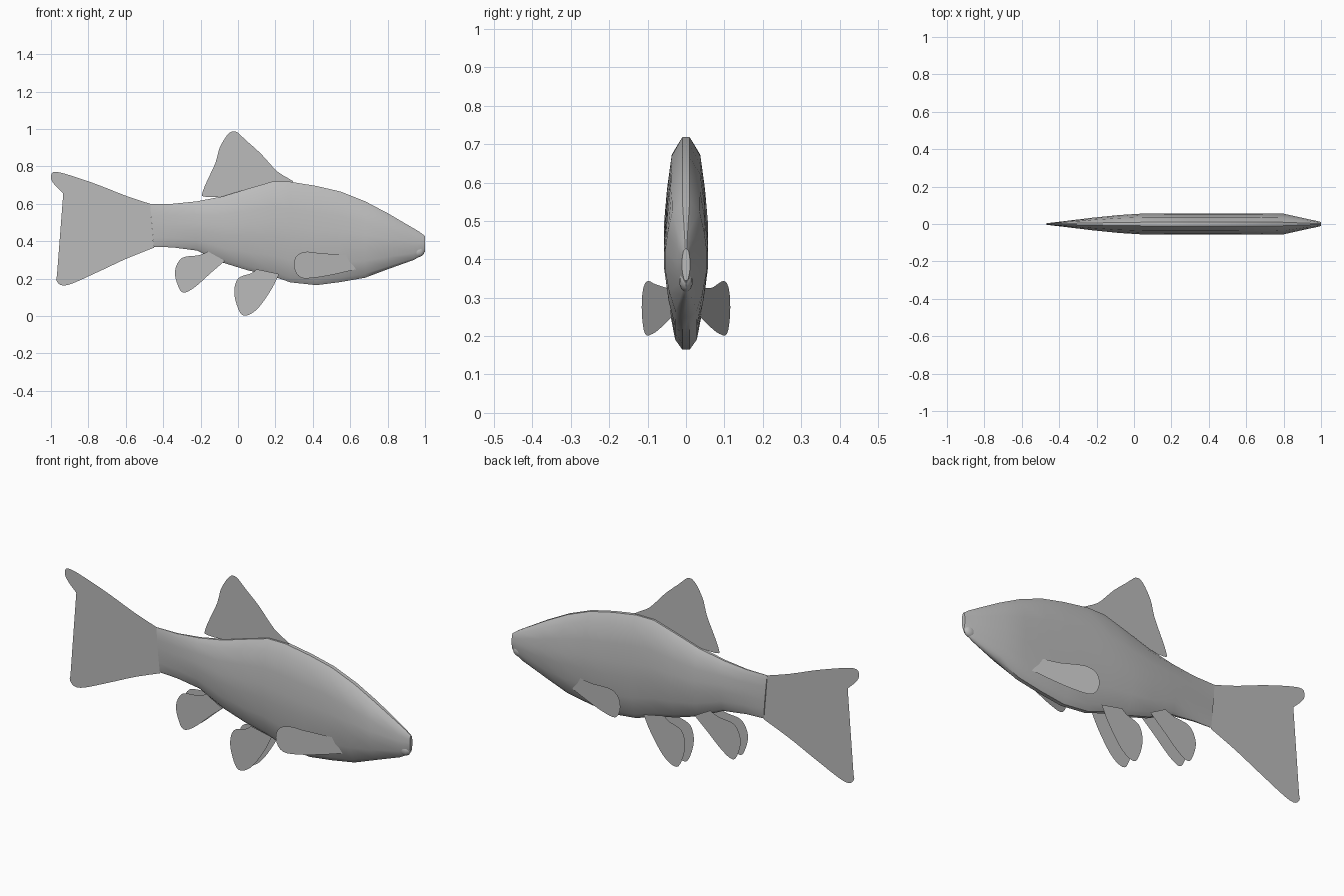
import bpy
import bmesh
from math import radians
from mathutils import Vector

cube = bpy.data.objects.get("Cube")
if cube:
    bpy.data.objects.remove(cube, do_unlink=True)

# One plain grey for the whole fish
grey = bpy.data.materials.new("grey")
grey.use_nodes = True
colour = (0.5, 0.5, 0.5, 1)
grey.diffuse_color = colour
grey.node_tree.nodes["Principled BSDF"].inputs["Base Color"].default_value = colour


def finish(bm, name, smooth=False):
    """Turn a bmesh into a named, coloured object."""
    mesh = bpy.data.meshes.new(name)
    bm.to_mesh(mesh)
    bm.free()
    mesh.materials.append(grey)
    obj = bpy.data.objects.new(name, mesh)
    bpy.context.collection.objects.link(obj)
    if smooth:
        bpy.ops.object.select_all(action="DESELECT")
        obj.select_set(True)
        bpy.context.view_layer.objects.active = obj
        bpy.ops.object.shade_smooth_by_angle(angle=radians(40))
    return obj


def spline(points, steps=4, closed=False):
    """Rounded path through the control points."""
    pts = [Vector(p) for p in points]
    count = len(pts)

    def at(i):
        return pts[i % count] if closed else pts[max(0, min(i, count - 1))]

    path = []
    for i in range(count if closed else count - 1):
        a, b, c, d = (at(i + k) for k in (-1, 0, 1, 2))
        for s in range(steps):
            t = s / steps
            path.append(b + (c - a) * t / 2
                        + (a - b * 2.5 + c * 2 - d / 2) * t * t
                        + (b * 3 - a - c * 3 + d) * t ** 3 / 2)
    if not closed:
        path.append(pts[-1])
    return path


def fin(name, outline, depth=lambda x: 0):
    """Thin sheet with a rounded free edge; its straight root closes the loop."""
    bm = bmesh.new()
    verts = [bm.verts.new((p.x, depth(p.x), p.y)) for p in spline(outline)]
    bm.faces.new(verts)
    bmesh.ops.triangulate(bm, faces=bm.faces[:])
    return finish(bm, name)


def fin_pair(name, outline, depth):
    fin("left_" + name, outline, lambda x: -depth(x))
    fin("right_" + name, outline, depth)


# Body: stations of x, belly height, back height, half width
stations = [
    (-0.46, 0.37, 0.6, 0.005), (-0.35, 0.367, 0.6, 0.018), (-0.22, 0.35, 0.613, 0.034),
    (-0.08, 0.285, 0.64, 0.048), (0.05, 0.245, 0.68, 0.056), (0.18, 0.215, 0.718, 0.057),
    (0.28, 0.18, 0.718, 0.057), (0.42, 0.165, 0.695, 0.057), (0.55, 0.182, 0.665, 0.057),
    (0.68, 0.205, 0.613, 0.057), (0.8, 0.25, 0.55, 0.055), (0.94, 0.3, 0.468, 0.024),
    (0.97, 0.317, 0.45, 0.018), (1, 0.345, 0.428, 0.011),
]
# Half cross-section: width share, height share from belly to back
half = [(0.17, 0), (0.5, 0.05), (0.8, 0.22), (1, 0.42), (1, 0.56), (0.87, 0.73),
        (0.65, 0.91), (0.17, 1)]
section = half + [(-w, h) for w, h in reversed(half)]

bm = bmesh.new()
rings = []
for i, (x, low, high, width) in enumerate(stations):
    lean = 0.02 if i == 0 else 0
    rings.append([bm.verts.new((x - lean * (h - 0.5), w * width, low + h * (high - low)))
                  for w, h in section])
for a, b in zip(rings, rings[1:]):
    for k in range(len(section)):
        j = (k + 1) % len(section)
        bm.faces.new((a[k], a[j], b[j], b[k]))
bm.faces.new(rings[0])
bm.faces.new(rings[-1])
bmesh.ops.recalc_face_normals(bm, faces=bm.faces[:])
finish(bm, "body", smooth=True)

# Lower lip under the snout
bm = bmesh.new()
bmesh.ops.create_uvsphere(bm, u_segments=12, v_segments=8, radius=1)
bmesh.ops.scale(bm, vec=(0.035, 0.018, 0.03), verts=bm.verts[:])
bmesh.ops.translate(bm, vec=(0.962, 0, 0.345), verts=bm.verts[:])
finish(bm, "lower_lip", smooth=True)

# Centre fins
fin("tail_fin", [(-0.45, 0.365), (-0.6, 0.305), (-0.75, 0.235), (-0.91, 0.166),
                 (-0.965, 0.18), (-0.96, 0.23), (-0.86, 0.375), (-0.78, 0.44),
                 (-0.767, 0.48), (-0.8, 0.533), (-0.97, 0.69), (-0.999, 0.745),
                 (-0.965, 0.77), (-0.78, 0.713), (-0.6, 0.643), (-0.47, 0.6)])
fin("dorsal_fin", [(0, 0.645), (-0.17, 0.637), (-0.187, 0.67), (-0.12, 0.82),
                   (-0.098, 0.9), (-0.05, 0.976), (-0.01, 0.985), (0.03, 0.95),
                   (0.12, 0.87), (0.21, 0.773), (0.3, 0.71), (0.18, 0.69)])

# Paired fins
fin_pair("rear_belly_fin", [(-0.16, 0.345), (-0.21, 0.325), (-0.3, 0.31), (-0.337, 0.24),
                            (-0.32, 0.16), (-0.29, 0.125), (-0.23, 0.155),
                            (-0.14, 0.235), (-0.07, 0.295)], lambda x: 0.03)
fin_pair("front_belly_fin", [(0.1, 0.25), (0.07, 0.228), (0, 0.2), (-0.02, 0.12),
                             (0.01, 0.02), (0.05, 0.004), (0.11, 0.045),
                             (0.18, 0.145), (0.22, 0.225)], lambda x: 0.036)
fin_pair("side_fin", [(0.58, 0.325), (0.49, 0.327), (0.37, 0.344), (0.312, 0.32),
                      (0.3, 0.26), (0.335, 0.206), (0.42, 0.206), (0.53, 0.226),
                      (0.63, 0.25)], lambda x: 0.235 * (x - 0.3) - 0.115)
